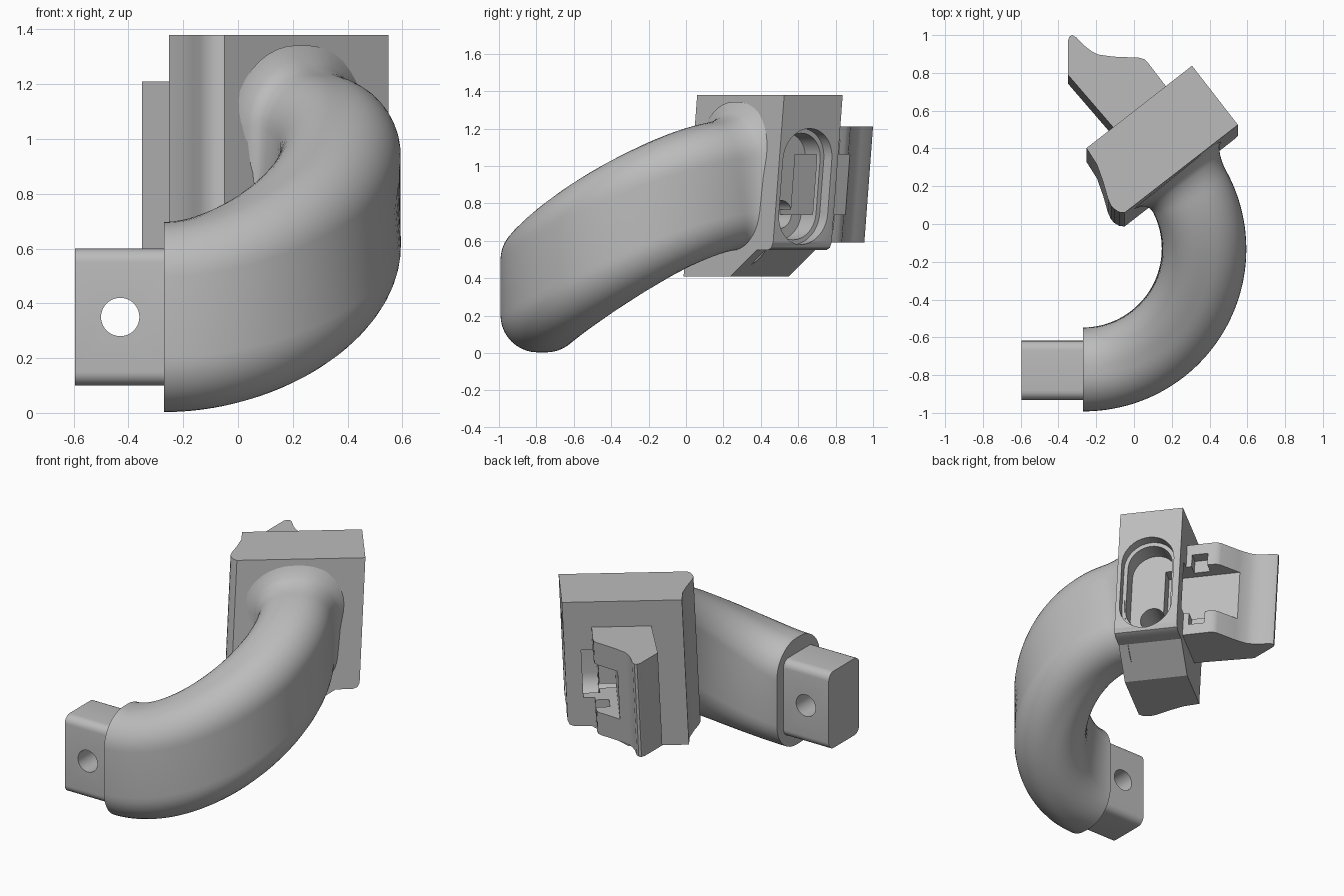
import bpy, bmesh, math
from mathutils import Matrix, Vector

if "Cube" in bpy.data.objects:
    bpy.data.objects.remove(bpy.data.objects["Cube"], do_unlink=True)

grey = bpy.data.materials.new("plain grey")
grey.use_nodes = True
COLOUR = (0.5, 0.5, 0.5, 1)
grey.diffuse_color = COLOUR
grey.node_tree.nodes["Principled BSDF"].inputs["Base Color"].default_value = COLOUR

# Bracket frame: a runs along the block, b through its thickness, z up with a slight lean
LEAN = 0.075
BRACKET = Matrix(((0.79, -0.613, 0, 0.55),
                  (0.613, 0.79, LEAN, 0.525 - LEAN * 1.38),
                  (0, 0, 1, 0),
                  (0, 0, 0, 1)))
IDENTITY = Matrix.Identity(4)


def finish(name, bm, matrix=IDENTITY):
    bmesh.ops.recalc_face_normals(bm, faces=bm.faces)
    mesh = bpy.data.meshes.new(name)
    bm.to_mesh(mesh)
    bm.free()
    mesh.transform(matrix)
    mesh.materials.append(grey)
    obj = bpy.data.objects.new(name, mesh)
    bpy.context.collection.objects.link(obj)
    return obj


def prism(name, outline, axis, low, high, matrix=IDENTITY):
    """Extrude a 2D outline along one axis (the other two keep their order)."""
    bm = bmesh.new()

    def place(p, d):
        c = list(p)
        c.insert(axis, d)
        return bm.verts.new(c)
    face = bm.faces.new([place(p, low) for p in outline])
    moved = bmesh.ops.extrude_face_region(bm, geom=[face])["geom"]
    shift = Vector((0, 0, 0))
    shift[axis] = high - low
    bmesh.ops.translate(bm, vec=shift, verts=[g for g in moved if isinstance(g, bmesh.types.BMVert)])
    return finish(name, bm, matrix)


def rounded_rect(cx, cy, hx, hy, r, n=10):
    pts = []
    for i, (sx, sy) in enumerate(((1, 1), (-1, 1), (-1, -1), (1, -1))):
        for k in range(n + 1):
            t = math.pi / 2 * (i + k / n)
            pts.append((cx + sx * (hx - r) + r * math.cos(t), cy + sy * (hy - r) + r * math.sin(t)))
    return pts


def rect(x0, x1, y0, y1):
    return [(x0, y0), (x1, y0), (x1, y1), (x0, y1)]


def circle(cx, cy, r, n=40):
    return [(cx + r * math.cos(math.tau * k / n), cy + r * math.sin(math.tau * k / n)) for k in range(n)]


def cut(obj, *cutters):
    for c in cutters:
        c.hide_render = True
        mod = obj.modifiers.new("cut", 'BOOLEAN')
        mod.operation, mod.solver, mod.object = 'DIFFERENCE', 'EXACT', c
        bpy.context.view_layer.objects.active = obj
        bpy.ops.object.modifier_apply(modifier=mod.name)
    for c in set(cutters):
        c["shared"] = c.get("shared", 0)


def smooth(obj, angle=30):
    bpy.ops.object.select_all(action='DESELECT')
    obj.select_set(True)
    bpy.context.view_layer.objects.active = obj
    bpy.ops.object.shade_smooth_by_angle(angle=math.radians(angle))


# Curved arm: rounded section swept round a rising arc, flaring into the block
START, END, RADIUS, STEPS = -90, 39, 0.64, 72


def arm_point(deg):
    t = min((deg - START) / 130, 1)
    rad = math.radians(deg)
    return Vector((-0.27 + RADIUS * math.cos(rad), -0.13 + RADIUS * math.sin(rad),
                   0.35 + 0.55 * t * t * (3 - 2 * t)))


bm = bmesh.new()
rings = []
for i in range(STEPS + 1):
    deg = START + (END - START) * i / STEPS
    rad = math.radians(deg)
    side = Vector((math.cos(rad), math.sin(rad), 0))
    tangent = (arm_point(deg + 0.1) - arm_point(deg - 0.1)).normalized()
    if i == 0:
        tangent = Vector((1, 0, 0))
    up = side.cross(tangent).normalized()
    f = max(0, (deg - END + 9) / 9)
    flare = 0.095 * (1 - math.sqrt(max(0, 1 - f * f)))
    section = rounded_rect(0, 0, 0.222 + flare, 0.347 + flare, 0.2 + flare)
    rings.append([bm.verts.new(arm_point(deg) + side * p + up * q) for p, q in section])
for r0, r1 in zip(rings, rings[1:]):
    for k in range(len(r0)):
        j = (k + 1) % len(r0)
        bm.faces.new((r0[k], r0[j], r1[j], r1[k]))
bm.faces.new(rings[0])
bm.faces.new(rings[-1])
smooth(finish("curved_arm", bm))

# Plug with a cross hole
plug = prism("plug", rounded_rect(-0.775, 0.35, 0.157, 0.25, 0.05, 6), 0, -0.595, -0.25)
hole = prism("plug_hole_cutter", circle(-0.43, 0.35, 0.07), 1, -1.1, -0.4)
cut(plug, hole)
smooth(plug)

# Bracket block with a hollowed end and a sloping underside
block = prism("bracket_block",
              [(0, 0), (0, 0.396), (-0.709, 0.394), (-0.719, 0.29), (-0.749, 0.199),
               (-0.784, 0.112), (-0.793, 0.075), (-0.791, 0.05), (-0.78, 0.02), (-0.759, 0)],
              2, 0.41, 1.38, BRACKET)
underside = prism("underside_cutter",
                  [(-0.35, 0.41), (-0.14, 0.55), (-0.04, 0.55), (-0.012, 0.562), (0, 0.59),
                   (0.1, 0.59), (0.1, 0.3), (-0.35, 0.3)],
                  1, -0.1, 0.5, BRACKET)

# Stepped slot in the end of the block, with a round bore in its floor
slot = prism("slot_cutter", rounded_rect(0.19, 0.89, 0.165, 0.31, 0.164), 0, -0.07, 0.1, BRACKET)
inner_slot = prism("inner_slot_cutter", rounded_rect(0.19, 0.89, 0.14, 0.285, 0.139), 0, -0.2, 0.05, BRACKET)
bore = prism("bore_cutter", circle(0.19, 0.74, 0.075), 0, -0.42, -0.1, BRACKET)

# Square passage from the slot out through the clip, with a narrow cross notch
passage = prism("passage_cutter", rect(-0.3, -0.1, 0.26, 0.75), 2, 0.74, 1.06, BRACKET)
notch = prism("notch_cutter", rect(-0.25, -0.13, 0.43, 0.53), 2, 0.66, 1.14, BRACKET)
cut(block, underside, slot, inner_slot, bore, passage)
smooth(block)

# Hooked clip on the back of the block, same lean as the block
CLIP_LEAN = Matrix(((1, 0, 0, 0), (0, 1, LEAN, -LEAN * 1.21), (0, 0, 1, 0), (0, 0, 0, 1)))
clip = prism("hooked_clip",
             [(-0.35, 0.79), (-0.35, 0.97), (-0.342, 0.992), (-0.328, 1.0), (-0.305, 0.988),
              (-0.26, 0.942), (-0.225, 0.915), (-0.19, 0.897), (-0.11, 0.886), (0.03, 0.88),
              (0.055, 0.872), (0.075, 0.852), (0.176, 0.72), (-0.1, 0.5)],
             2, 0.59, 1.21, CLIP_LEAN)
cut(clip, passage, notch)
smooth(clip)

# Remove the finished cutters
for obj in [o for o in bpy.data.objects if o.name.endswith("_cutter")]:
    bpy.data.objects.remove(obj, do_unlink=True)
